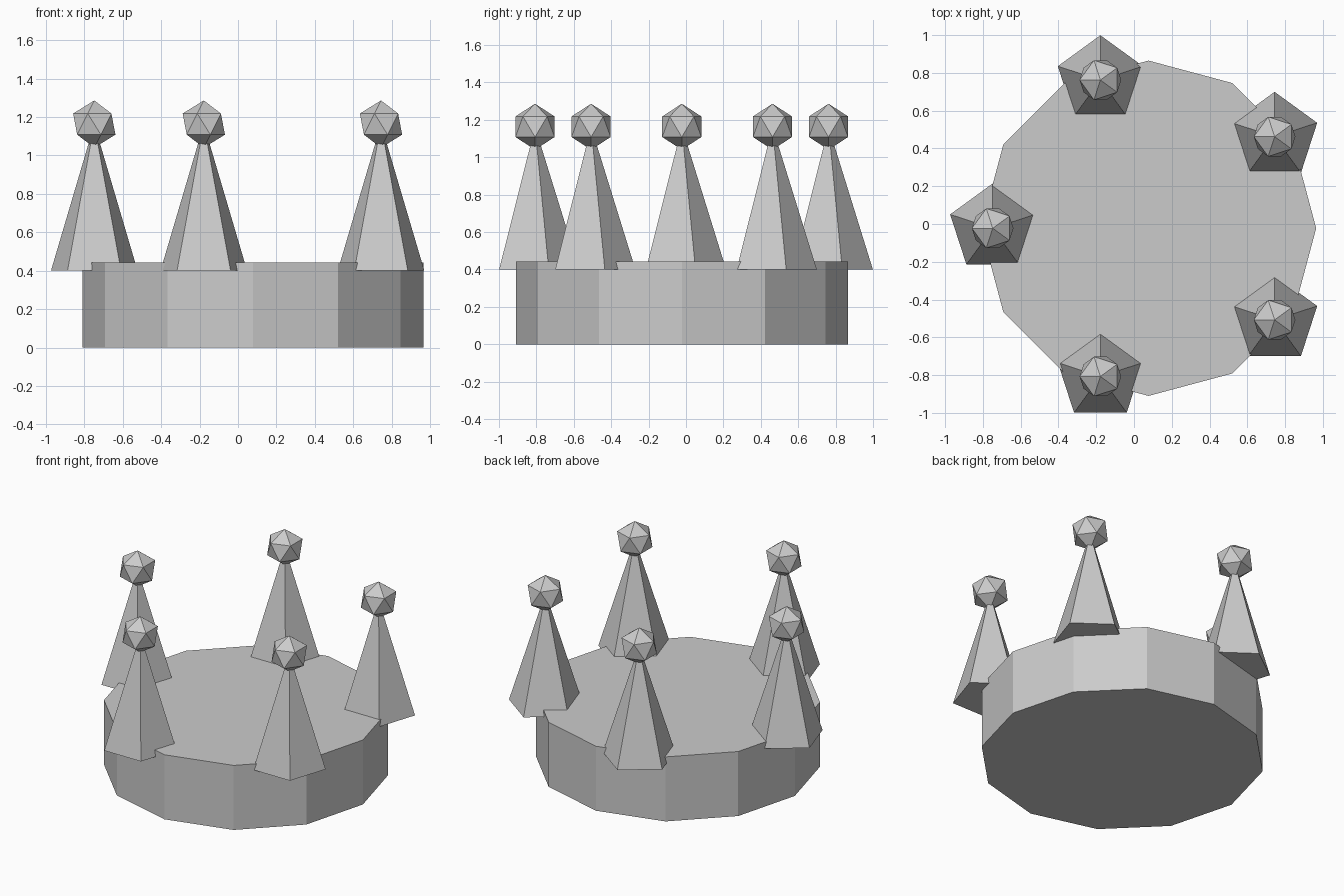
import bpy
from math import cos, sin, pi, tau

if "Cube" in bpy.data.objects:
    bpy.data.objects.remove(bpy.data.objects["Cube"])

# One plain grey for the whole crown
GREY = (0.6, 0.6, 0.6, 1)
grey = bpy.data.materials.new("light_grey")
grey.use_nodes = True
grey.diffuse_color = GREY
grey.node_tree.nodes["Principled BSDF"].inputs["Base Color"].default_value = GREY

CX, CY = 0.077, -0.0225      # centre of the band
SPIKE_RING = 0.825           # distance of the spikes from the centre
SPIKE_BASE, SPIKE_TOP = 0.4, 1.163


def finish(name):
    obj = bpy.context.object
    obj.name = name
    obj.data.materials.append(grey)
    return obj


# Twelve-sided band
HEIGHT = 0.443
bpy.ops.mesh.primitive_cylinder_add(vertices=12, radius=0.8875, depth=HEIGHT,
                                    location=(CX, CY, HEIGHT / 2))
finish("crown_band")

# Five spikes, each tipped with a faceted ball
for i in range(5):
    a = pi + i * tau / 5
    x, y = CX + SPIKE_RING * cos(a), CY + SPIKE_RING * sin(a)
    bpy.ops.mesh.primitive_cone_add(vertices=5, radius1=0.237, radius2=0,
                                    depth=SPIKE_TOP - SPIKE_BASE,
                                    location=(x, y, (SPIKE_BASE + SPIKE_TOP) / 2))
    finish(f"spike_{i + 1}")
    bpy.ops.mesh.primitive_ico_sphere_add(subdivisions=1, radius=0.123,
                                          location=(x, y, SPIKE_TOP),
                                          rotation=(0, 0, pi))
    finish(f"spike_ball_{i + 1}")
